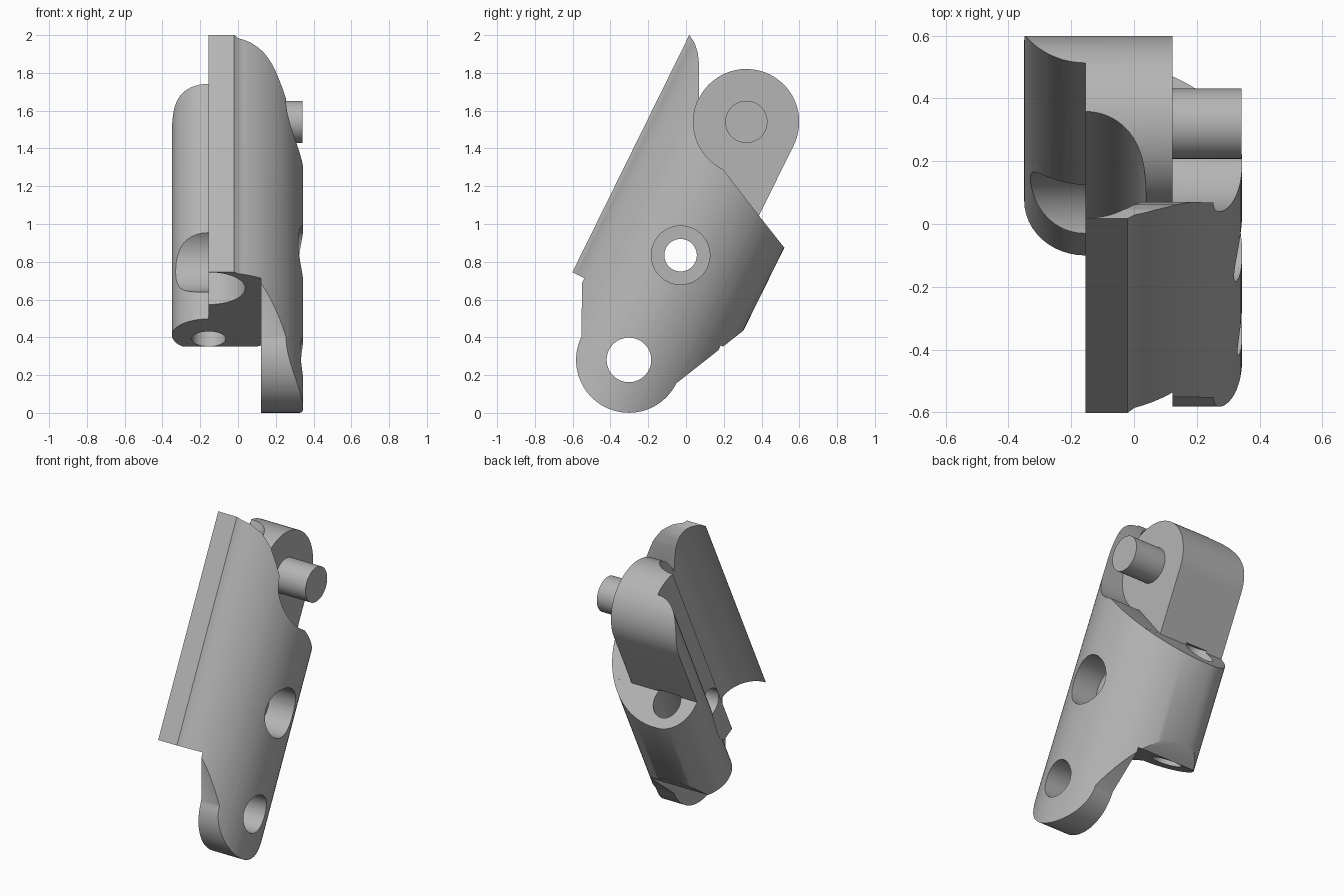
import bpy, bmesh
from math import sin, cos, radians
from mathutils import Matrix

cube = bpy.data.objects.get("Cube")
if cube:
    bpy.data.objects.remove(cube, do_unlink=True)

metal = bpy.data.materials.new("plain_grey")
metal.use_nodes = True
grey = (0.46, 0.46, 0.46, 1)
metal.diffuse_color = grey
metal.node_tree.nodes["Principled BSDF"].inputs["Base Color"].default_value = grey

# The link is built upright (x across, y depth, z along its length), then leaned back
LEAN = radians(26.25)
AXIS = -0.395            # depth of the hinge axis
LOW, HIGH = 0.118, 1.523 # heights of the lower eye and upper pin
EYE, NOSE, BACK = 0.28, 0.195, 0.475
SPLIT, INNER = 0.122, -0.155


def arc(cx, cy, r, start, end, n=24):
    steps = [radians(start + (end - start) * i / n) for i in range(n + 1)]
    return [(cx + r * cos(a), cy + r * sin(a)) for a in steps]


def upright(y, z):
    """World side coordinates to link coordinates."""
    return (y * cos(LEAN) - z * sin(LEAN), y * sin(LEAN) + z * cos(LEAN))


def prism(name, points, axis, lo, hi):
    """Extrude an outline along x (points are y, z) or along z (points are x, y)."""
    bm = bmesh.new()
    place = (lambda p, h: (h, *p)) if axis == "x" else (lambda p, h: (*p, h))
    rings = [[bm.verts.new(place(p, h)) for p in points] for h in (lo, hi)]
    bm.faces.new(rings[0])
    bm.faces.new(rings[1])
    for i in range(len(points)):
        j = (i + 1) % len(points)
        bm.faces.new((rings[0][i], rings[0][j], rings[1][j], rings[1][i]))
    bmesh.ops.recalc_face_normals(bm, faces=bm.faces)
    mesh = bpy.data.meshes.new(name)
    bm.to_mesh(mesh)
    bm.free()
    ob = bpy.data.objects.new(name, mesh)
    bpy.context.collection.objects.link(ob)
    mesh.materials.append(metal)
    return ob


def rod(name, cx, cy, r, axis, lo, hi):
    return prism(name, arc(cx, cy, r, 0, 352.5, 47), axis, lo, hi)


def combine(ob, tool, operation):
    tool.hide_render = True
    mod = ob.modifiers.new(operation.lower(), "BOOLEAN")
    mod.operation, mod.object, mod.solver = operation, tool, "EXACT"
    bpy.context.view_layer.objects.active = ob
    bpy.ops.object.modifier_apply(modifier=mod.name)
    bpy.data.objects.remove(tool, do_unlink=True)


# Cross-section: round outer back, rounded nose and matching hollow
section = arc(-0.13, AXIS, BACK, -74, 90, 48)
section += arc(INNER, -0.115, NOSE, 90, 270)
section += arc(INNER, -0.675, NOSE - 0.002, 90, -90)
section += [(INNER, -0.869), (-0.02, -0.869)]
link = prism("hinge_link", section, "z", -0.4, 2.1)

# Side outline: lower eye, slanted back, upper eye and tall front wall
outline = [(-0.9, 0.402), (-0.812, 0.402)]
outline += arc(AXIS, LOW, EYE, 180, 360, 40)
outline += [(0.083, 0.532), (0.1, 0.56), (0.1, 1.005), (-0.115, 1.107)]
outline += arc(AXIS, HIGH, EYE, 0, 180, 40)
outline += [upright(*p) for p in ((0.07, 1.84), (0.062, 1.91), (0.045, 1.96), (0.018, 2.0))]
outline += [(-0.9, 1.81)]
combine(link, prism("side_outline", outline, "x", -0.6, 0.6), "INTERSECT")

# Square bottom beside the lower eye
floor = [(-1.2, -0.5), (0.4, -0.5), (0.4, 0.402), (-1.2, 0.402)]
combine(link, prism("bottom_cut", floor, "x", -0.7, SPLIT), "DIFFERENCE")

# Clearance beside the upper eye
clear = arc(AXIS, HIGH, EYE, 180, 270, 24)
clear += [(-0.1, 1.1), (-0.1, 1.95), (AXIS - EYE, 1.95)]
combine(link, prism("eye_clearance", clear, "x", SPLIT, 0.7), "DIFFERENCE")

# Hinge pin and lower eye hole
combine(link, rod("hinge_pin", AXIS, HIGH, 0.112, "x", 0.0, 0.342), "UNION")
combine(link, rod("eye_hole", AXIS, LOW, 0.118, "x", 0.0, 0.6), "DIFFERENCE")

# Middle screw hole with wide recesses on both sides, and the lengthwise bore
MID = 0.736
for name, r, lo, hi in (("screw_hole", 0.086, -0.6, 0.6),
                        ("outer_recess", 0.155, 0.14, 0.6),
                        ("nose_recess", NOSE, -0.6, INNER)):
    combine(link, rod(name, AXIS, MID, r, "x", lo, hi), "DIFFERENCE")
combine(link, rod("long_bore", INNER, -0.07, 0.09, "z", 0.2, 1.12), "DIFFERENCE")

# Lean back and shade
link.data.transform(Matrix.Rotation(-LEAN, 4, "X"))
bpy.ops.object.select_all(action="DESELECT")
link.select_set(True)
bpy.context.view_layer.objects.active = link
bpy.ops.object.shade_smooth_by_angle(angle=radians(30))
